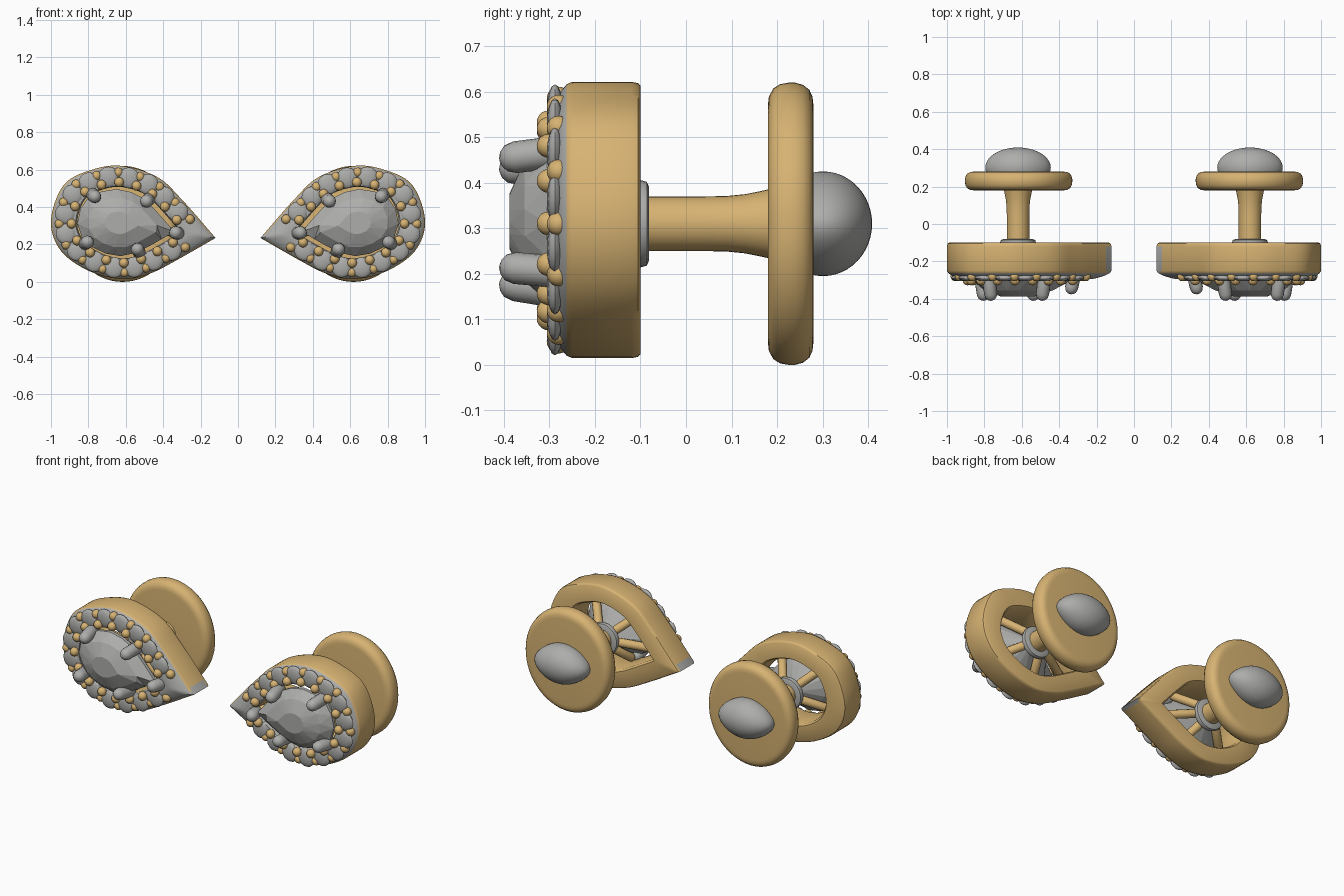
import bpy, bmesh, math
from mathutils import Vector

cube = bpy.data.objects.get("Cube")
if cube:
    bpy.data.objects.remove(cube)


def material(name, rgb):
    m = bpy.data.materials.new(name)
    m.use_nodes = True
    m.diffuse_color = (*rgb, 1)
    bsdf = m.node_tree.nodes["Principled BSDF"]
    bsdf.inputs["Base Color"].default_value = (*rgb, 1)
    bsdf.inputs["Roughness"].default_value = 0.5
    return m


GOLD = material("warm gold", (0.68, 0.45, 0.17))
GREY = material("stone grey", (0.42, 0.42, 0.41))
MID = Vector((0.62, 0, 0.315))

# Pear outline in x, z, starting and ending at the sharp tip
KEYS = [(0.12, 0.235), (0.3, 0.44), (0.43, 0.56), (0.62, 0.62), (0.78, 0.6),
        (0.93, 0.52), (1.0, 0.33), (0.95, 0.17), (0.8, 0.06), (0.62, 0.015),
        (0.47, 0.045), (0.33, 0.115), (0.12, 0.235)]
GAPS = 17
COUNT = GAPS * 6


def outline():
    """Smooth the key points and space them evenly along the length."""
    k = [Vector(p) for p in KEYS]
    k = [k[0] * 2 - k[1]] + k + [k[-1] * 2 - k[-2]]
    dense = []
    for a, b, c, d in zip(k, k[1:], k[2:], k[3:]):
        for i in range(30):
            t = i / 30
            dense.append(0.5 * (2 * b + (c - a) * t + (2 * a - 5 * b + 4 * c - d) * t ** 2
                                + (3 * b - a - 3 * c + d) * t ** 3))
    dense.append(k[-2])
    run = [0]
    for a, b in zip(dense, dense[1:]):
        run.append(run[-1] + (b - a).length)
    result, j = [], 0
    for i in range(COUNT):
        goal = run[-1] * i / COUNT
        while run[j + 1] < goal:
            j += 1
        f = (goal - run[j]) / (run[j + 1] - run[j])
        result.append(dense[j].lerp(dense[j + 1], f))
    return result


PEAR = outline()


def at(i, s, y, shift=0):
    """Point on the outline, scaled towards the middle."""
    p = PEAR[i % COUNT]
    return Vector((MID.x + (p.x - MID.x) * s + shift, y, MID.z + (p.y - MID.z) * s))


def bridge(bm, a, b):
    n = len(a)
    for i in range(n):
        bm.faces.new((a[i], a[(i + 1) % n], b[(i + 1) % n], b[i]))


def lathe(bm, profile, origin, direction=(0, 1, 0), sx=1, sz=1, n=32):
    """Turn (radius, distance) pairs around an axis and cap the ends."""
    turn = Vector((0, 1, 0)).rotation_difference(Vector(direction))
    rings = []
    for r, d in profile:
        ring = []
        for i in range(n):
            a = math.tau * i / n
            v = Vector((r * sx * math.cos(a), d, r * sz * math.sin(a)))
            ring.append(bm.verts.new(Vector(origin) + turn @ v))
        rings.append(ring)
    for a, b in zip(rings, rings[1:]):
        bridge(bm, a, b)
    bm.faces.new(rings[0])
    bm.faces.new(rings[-1])


def rod(bm, a, b, r, n=16):
    """Round-ended bar between two points."""
    d = b - a
    arc = [math.radians(v) for v in (8, 30, 55, 90)]
    prof = [(r * math.sin(t), r - r * math.cos(t)) for t in arc]
    prof += [(q, d.length - h) for q, h in reversed(prof)]
    lathe(bm, prof, a, d.normalized(), n=n)


def ball(bm, c, rx, ry, rz, u=14, v=10):
    made = bmesh.ops.create_uvsphere(bm, u_segments=u, v_segments=v, radius=1)["verts"]
    for p in made:
        p.co = Vector((p.co.x * rx, p.co.y * ry, p.co.z * rz)) + c


def emit(name, bm, mats, smooth=True, rule=None):
    """Make the left part and its mirrored right twin."""
    for side, sign in (("left", 1), ("right", -1)):
        b = bm.copy()
        if rule:
            for f in b.faces:
                f.material_index = rule(f.calc_center_median())
        for v in b.verts:
            v.co.x *= sign
        bmesh.ops.recalc_face_normals(b, faces=b.faces)
        me = bpy.data.meshes.new(side + "_" + name)
        b.to_mesh(me)
        b.free()
        ob = bpy.data.objects.new(side + "_" + name, me)
        bpy.context.collection.objects.link(ob)
        for m in mats:
            me.materials.append(m)
        if smooth:
            bpy.ops.object.select_all(action="DESELECT")
            ob.select_set(True)
            bpy.context.view_layer.objects.active = ob
            bpy.ops.object.shade_smooth_by_angle(angle=math.radians(40))
    bm.free()


# Pear-shaped band with a domed stone-coloured front and tip cap
bm = bmesh.new()
SECTION = [(1, -0.25), (1, -0.12), (0.99, -0.105), (0.97, -0.1), (0.67, -0.1),
           (0.64, -0.115), (0.63, -0.28), (0.65, -0.295), (0.72, -0.298),
           (0.82, -0.292), (0.92, -0.278), (0.98, -0.263)]
loops = [[bm.verts.new(at(i, s, y)) for i in range(COUNT)] for s, y in SECTION]
for a, b in zip(loops, loops[1:] + loops[:1]):
    bridge(bm, a, b)
emit("band", bm, [GOLD, GREY],
     rule=lambda c: int(c.y < -0.26 or (c.x < 0.145 and c.y < -0.12)))

# Small stones set around the front
bm = bmesh.new()
for k in range(GAPS):
    if k in (0, GAPS - 1):
        continue
    ball(bm, at(k * 6 + 3, 0.81, -0.288), 0.056, 0.018, 0.056, 12, 8)
emit("halo_stones", bm, [GREY])

# Paired beads between the small stones
bm = bmesh.new()
for k in range(1, GAPS):
    for s, y in ((0.88, -0.28), (0.71, -0.302)):
        ball(bm, at(k * 6, s, y), 0.026, 0.026, 0.026)
emit("beads", bm, [GOLD])

# Faceted centre stone
bm = bmesh.new()
rings = []
for s, y, step in ((0.09, -0.135, 0), (0.4, -0.215, 3), (0.59, -0.285, 0),
                   (0.59, -0.305, 0), (0.44, -0.355, 3), (0.2, -0.388, 0)):
    rings.append([bm.verts.new(at(i * 6 + step, s, y, 0.015)) for i in range(GAPS)])
for a, b in zip(rings, rings[1:]):
    bridge(bm, a, b)
bm.faces.new(rings[0])
bmesh.ops.poke(bm, faces=[bm.faces.new(rings[-1])], offset=0.008)
bmesh.ops.triangulate(bm, faces=bm.faces)
emit("centre_stone", bm, [GREY], smooth=False)

# Five claws, carried on bars that meet behind the stone
claws, bars = bmesh.new(), bmesh.new()
for x, z, y in ((0.77, 0.46, -0.41), (0.485, 0.435, -0.41), (0.33, 0.262, -0.375),
                (0.535, 0.17, -0.41), (0.81, 0.21, -0.41)):
    out = (Vector((x, 0, z)) - MID).normalized()
    tip = Vector((x, y, z)) - out * 0.012
    root = Vector((x, -0.25, z)) + out * 0.018
    rod(claws, tip, root, 0.035)
    rod(bars, root, MID + out * 0.06 + Vector((0, -0.11, 0)), 0.025, 12)
emit("claws", claws, [GREY])
emit("basket_bars", bars, [GOLD])

# Collar where the post starts
bm = bmesh.new()
lathe(bm, [(0.07, -0.12), (0.09, -0.115), (0.096, -0.1), (0.092, -0.086), (0.08, -0.081)],
      (0.62, 0, 0.31))
emit("collar", bm, [GREY])

# Flared post
bm = bmesh.new()
lathe(bm, [(0.06, -0.12), (0.06, 0.04), (0.061, 0.09), (0.065, 0.13), (0.072, 0.165),
           (0.08, 0.2)], (0.62, 0, 0.31))
emit("post", bm, [GOLD])

# Oval backing disc with rounded rim
bm = bmesh.new()
lathe(bm, [(0.84, 0.18), (0.9, 0.182), (0.96, 0.192), (0.99, 0.207), (1, 0.225),
           (1, 0.24), (0.985, 0.257), (0.95, 0.271), (0.9, 0.278), (0.84, 0.28)],
      (0.617, 0, 0.31), sx=0.287, sz=0.31, n=64)
emit("backing_disc", bm, [GOLD])

# Domed rear stone, drawn in towards its two ends
bm = bmesh.new()
ball(bm, Vector((0, 0, 0)), 0.175, 0.108, 0.115, 40, 24)
for v in bm.verts:
    t = abs(v.co.x) / 0.175
    v.co.z *= 1 - 0.22 * t * t
    v.co += Vector((0.62, 0.301, 0.31))
emit("rear_stone", bm, [GREY])
